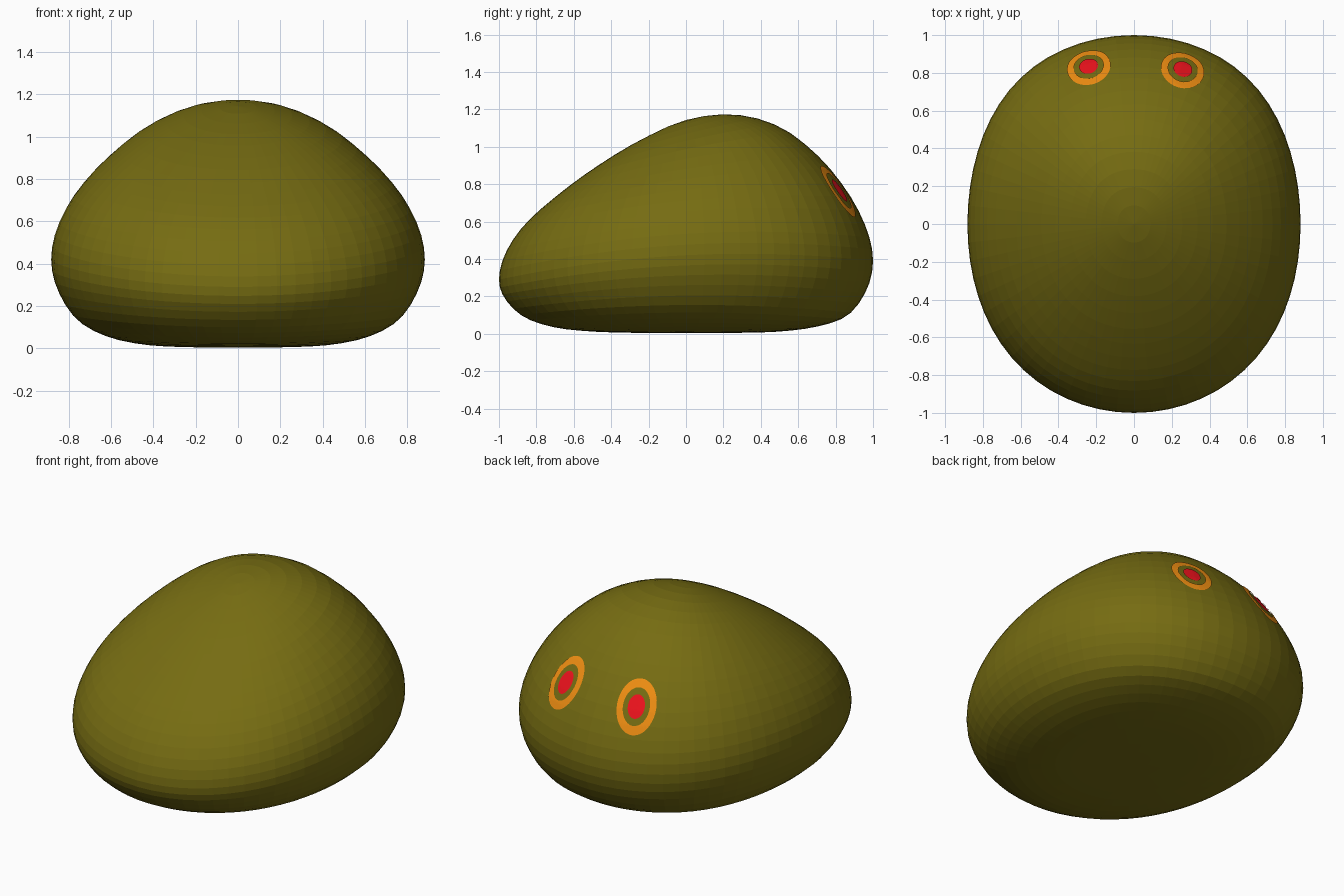
import bpy, math
from math import sin, cos, pi
from mathutils import Vector
from mathutils.bvhtree import BVHTree

if "Cube" in bpy.data.objects:
    bpy.data.objects.remove(bpy.data.objects["Cube"])

SEG, RINGS = 64, 32

# side outline heights every 15 degrees from the top, where y = -/+ sin(angle)
FRONT = [1.143, 1.028, .88, .725, .58, .43, .29, .185, .09, .035, .012, .005, .004]
BACK = [1.143, 1.172, 1.107, .95, .755, .56, .39, .235, .10, .04, .012, .005, .004]
LOOP = FRONT + BACK[11:0:-1]


def outline(deg):
    """Smooth closed outline height; 0..180 is the front, 360..180 the back."""
    t = deg / 15
    i = int(math.floor(t))
    f = t - i
    a, b, c, d = (LOOP[(i + k) % 24] for k in (-1, 0, 1, 2))
    return b + .5 * f * (c - a + f * (2*a - 5*b + 4*c - d + f * (3*(b - c) + d - a)))


def surface(a, phi):
    """Point on the body: a from the top pole, phi around."""
    r, s, c = sin(a), sin(phi), cos(phi)
    zf, zb = outline(math.degrees(a)), outline(360 - math.degrees(a))
    upper = .5 + .5 * cos(a)
    bulge = (.1 * r**2 * upper + .06 * r**4 * (1 - upper)) * c * c
    x = .882 * r * c * (1 + .1 * s * s + .03 * s**3)
    return Vector((x, r * s, (zf + zb) / 2 + (zb - zf) / 2 * s + bulge))


def material(name, rgb):
    m = bpy.data.materials.new(name)
    m.diffuse_color = (*rgb, 1)
    m.use_nodes = True
    m.node_tree.nodes["Principled BSDF"].inputs["Base Color"].default_value = m.diffuse_color
    return m


def make(name, verts, faces, mat):
    me = bpy.data.meshes.new(name)
    me.from_pydata(verts, [], faces)
    me.materials.append(mat)
    ob = bpy.data.objects.new(name, me)
    bpy.context.collection.objects.link(ob)


olive = material("olive", (.18, .15, .006))
orange = material("orange", (.87, .27, .006))
red = material("red", (.86, .006, .012))

# body: lopsided sphere with a flat underside
verts = [surface(0, 0)]
for i in range(1, RINGS):
    verts += [surface(pi * i / RINGS, 2 * pi * j / SEG) for j in range(SEG)]
verts.append(surface(pi, 0))
last = len(verts) - 1
faces = []
for j in range(SEG):
    k = (j + 1) % SEG
    faces.append((0, 1 + j, 1 + k))
    for i in range(RINGS - 2):
        p, q = 1 + i * SEG, 1 + (i + 1) * SEG
        faces.append((p + j, q + j, q + k, p + k))
    e = 1 + (RINGS - 2) * SEG
    faces.append((e + j, last, e + k))
make("body", verts, faces, olive)
tree = BVHTree.FromPolygons(verts, faces)


def patch(name, centre, inner, outer, mat, n=40, steps=5):
    """Elliptical band (or disc) laid onto the body surface."""
    hit, nor, _, _ = tree.ray_cast(Vector((*centre, 3)), Vector((0, 0, -1)))
    nor = surface_normal(hit)
    h = Vector((0, 0, 1)).cross(nor).normalized()
    u = nor.cross(h)
    pts, fs = [], []
    for i in range(steps + 1):
        f = inner + (outer - inner) * i / steps
        for j in range(n):
            t = 2 * pi * j / n
            p = hit + h * (.117 * f * cos(t)) + u * (.165 * f * sin(t))
            q, m, _, _ = tree.ray_cast(p + nor * .5, -nor)
            pts.append(q + nor * .005)
    for i in range(steps):
        for j in range(n):
            k = (j + 1) % n
            fs.append((i*n + j, (i+1)*n + j, (i+1)*n + k, i*n + k))
    if inner < .1:
        fs.append(tuple(range(n)))
    make(name, pts, fs, mat)


def surface_normal(p):
    """Average normal of the body faces around a point."""
    total = Vector()
    for _, nor, _, _ in tree.find_nearest_range(p, .12):
        total += nor
    return total.normalized()


# eyes on the back slope
for side, centre in (("left", (-.24, .833)), ("right", (.258, .818))):
    patch(side + "_eye_ring", centre, .68, 1, orange)
    patch(side + "_eye_pupil", centre, .02, .43, red)
